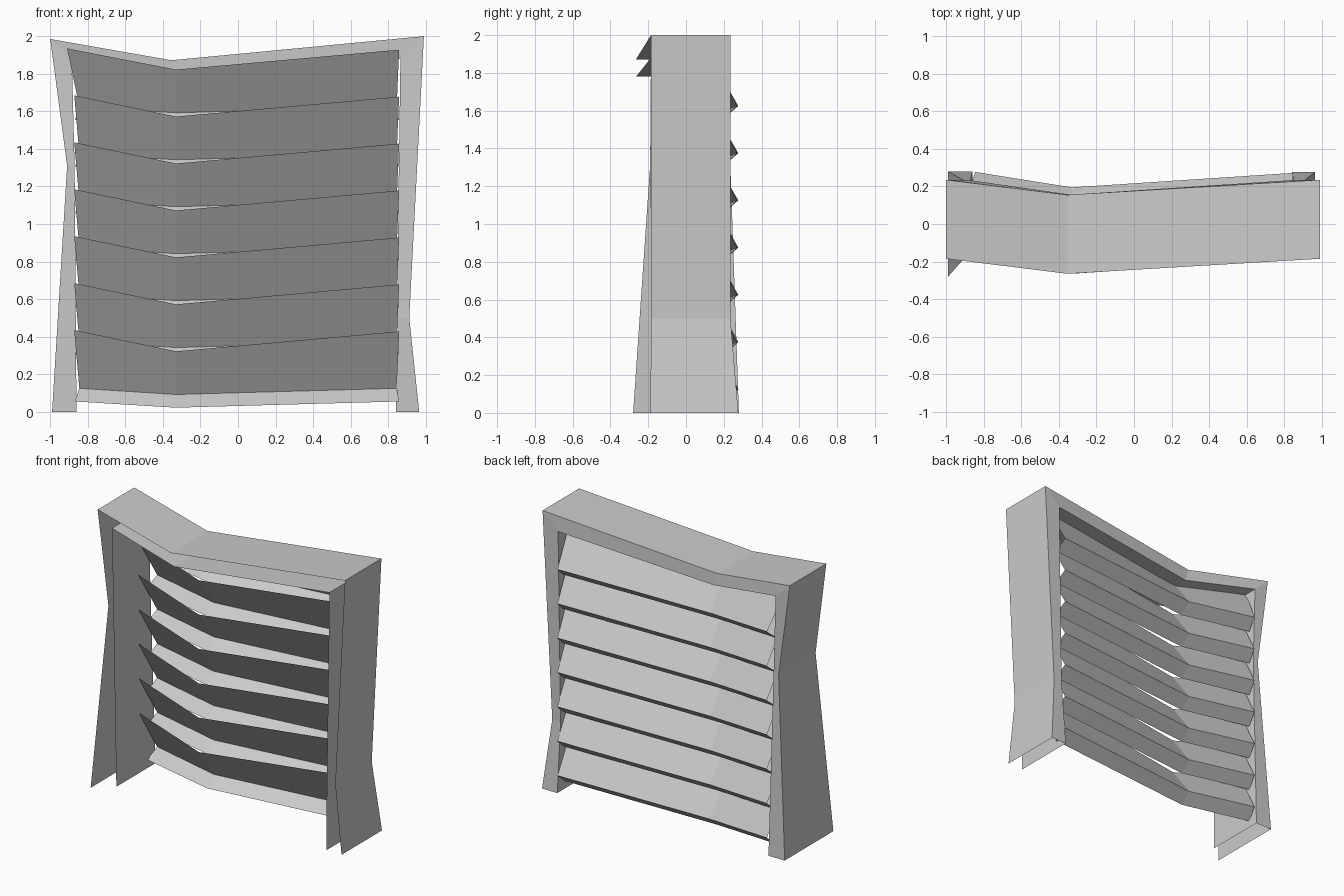
import bpy

if "Cube" in bpy.data.objects:
    bpy.data.objects.remove(bpy.data.objects["Cube"])


def sheet(name, rails):
    """Join neighbouring rails (equal-length point rows) with flat quads."""
    n = len(rails[0])
    verts = [p for rail in rails for p in rail]
    faces = [(r * n + i, r * n + i + 1, (r + 1) * n + i + 1, (r + 1) * n + i)
             for r in range(len(rails) - 1) for i in range(n - 1)]
    mesh = bpy.data.meshes.new(name)
    mesh.from_pydata(verts, [], faces)
    mesh.update()
    obj = bpy.data.objects.new(name, mesh)
    bpy.context.collection.objects.link(obj)
    return obj


def rail(path, ys):
    return [(x, y, z) for (x, z), y in zip(path, ys)]


# Warped frame: a channel open to the front, running up, across and down
outer = [(-0.99, 0), (-0.91, 1.31), (-1.0, 1.985), (-0.355, 1.872),
         (0.99, 2.0), (0.912, 0.5), (0.965, 0)]
inner = [(-0.86, 0), (-0.87, 1.31), (-0.885, 1.88), (-0.33, 1.78),
         (0.865, 1.88), (0.845, 0.5), (0.842, 0)]
front_outer = [-0.28, -0.19, -0.185, -0.265, -0.185, -0.185, -0.188]
front_inner = [-0.17] + front_outer[1:]
back = [0.28, 0.235, 0.235, 0.155, 0.235, 0.235, 0.277]
sheet("window_frame", [rail(outer, front_outer), rail(outer, back),
                       rail(inner, back), rail(inner, front_inner)])

# Seven bent louvre slats: sloping face plus a returning lower lip
for k in range(7):
    h = 0.25 * k
    left = -0.91 if k == 6 else -0.872
    top = [(left, 0.10, 0.435 + h), (-0.33, 0.02, 0.322 + h), (0.858, 0.10, 0.428 + h)]
    tip = [(-0.845, 0.277, 0.125 + h), (-0.33, 0.195, 0.092 + h), (0.845, 0.272, 0.125 + h)]
    lip = [(-0.868, 0.195, 0.055 + h), (-0.33, 0.115, 0.022 + h), (0.858, 0.19, 0.055 + h)]
    sheet(f"louvre_slat_{k + 1}", [top, tip, lip])
